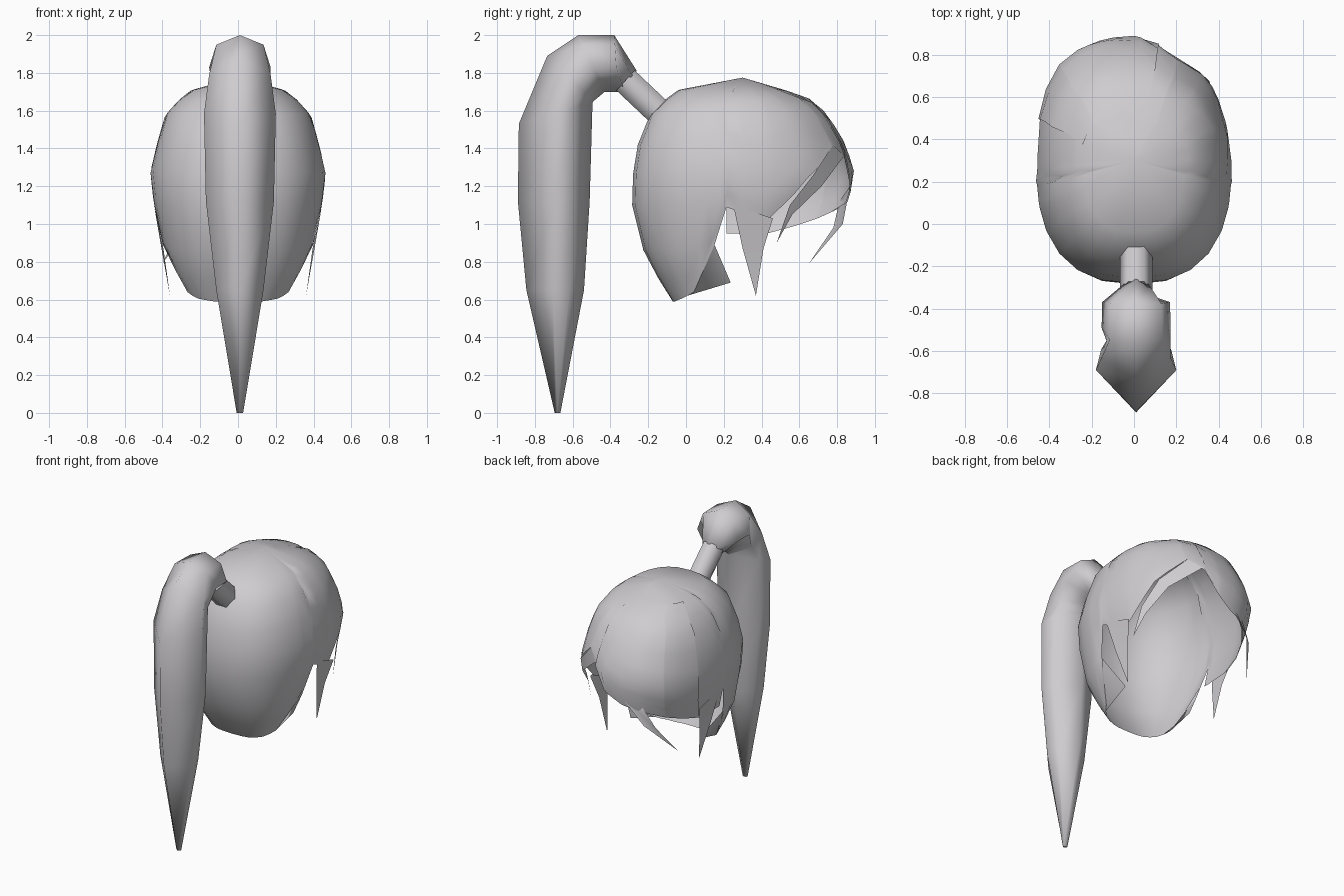
import bpy, bmesh, math
from mathutils import Vector

cube = bpy.data.objects.get("Cube")
if cube:
    bpy.data.objects.remove(cube)

hair = bpy.data.materials.new("hair grey")
hair.use_nodes = True
hair.diffuse_color = (0.62, 0.605, 0.625, 1)
hair.node_tree.nodes["Principled BSDF"].inputs["Base Color"].default_value = hair.diffuse_color


def make(name, verts, faces, angle=60, recalc=False):
    mesh = bpy.data.meshes.new(name)
    mesh.from_pydata(verts, [], faces)
    bm = bmesh.new()
    bm.from_mesh(mesh)
    bmesh.ops.remove_doubles(bm, verts=bm.verts, dist=0.0005)
    if recalc:
        bmesh.ops.recalc_face_normals(bm, faces=bm.faces)
    bm.to_mesh(mesh)
    bm.free()
    mesh.materials.append(hair)
    ob = bpy.data.objects.new(name, mesh)
    bpy.context.collection.objects.link(ob)
    bpy.ops.object.select_all(action='DESELECT')
    ob.select_set(True)
    bpy.context.view_layer.objects.active = ob
    bpy.ops.object.shade_smooth_by_angle(angle=math.radians(angle))


def lerp_table(table, key):
    for a, b in zip(table, table[1:]):
        if a[0] <= key <= b[0]:
            f = (key - a[0]) / (b[0] - a[0])
            return [p + (q - p) * f for p, q in zip(a, b)]
    return table[0] if key < table[0][0] else table[-1]


# Head sections: height, half width, back y, centre y, front y
SECTIONS = [(0.59, 0.22, -.07, 0.05, 0.25), (0.64, 0.27, -.105, 0.08, 0.33),
            (0.70, 0.305, -.14, 0.11, 0.42), (0.87, 0.395, -.23, 0.22, 0.74),
            (1.10, 0.445, -.285, 0.3, 0.85), (1.27, 0.465, -.28, 0.3, 0.885),
            (1.42, 0.43, -.255, 0.3, 0.84), (1.58, 0.385, -.19, 0.3, 0.745),
            (1.66, 0.31, -.11, 0.3, 0.66), (1.71, 0.245, -.04, 0.3, 0.52),
            (1.775, 0, 0.3, 0.3, 0.3)]

# Hairline height by angle, from the back round by +x
HAIRLINE = [(0, .59), (30, .59), (60, .605), (72, .62), (82, .64), (84, .89), (85, 1.09),
            (101, 1.0), (108, 1.03), (127, 1.25), (152, 1.42), (165, 1.34), (176, 1.2),
            (188, 1.12), (202, 1.09), (224, 1.03), (255, .95), (272, .95), (275, 1.09),
            (276, .89), (278, .64), (288, .62), (300, .605), (330, .59), (360, .59)]


def surface(angle, z, grow=1.0):
    _, w, back, mid, front = lerp_table(SECTIONS, z)
    s, c = math.sin(math.radians(angle)), math.cos(math.radians(angle))
    # Boxier outline, except at the open side of the face
    power = 1 if 90 < angle < 180 else 0.8
    s, c = (math.copysign(abs(v) ** power, v) for v in (s, c))
    d = mid - back if c > 0 else front - mid
    return Vector((w * s * grow, mid - d * c * grow, z))


def shell(name, angles, top, steps, grow=1.0):
    verts, faces, n = [], [], len(steps)
    for a in angles:
        low = lerp_table(HAIRLINE, a)[1]
        verts += [surface(a, top - (top - low) * t, grow) for t in steps]
    for i in range(len(angles) - 1):
        for j in range(n - 1):
            k = i * n + j
            faces.append((k, k + 1, k + n + 1, k + n))
    make(name, verts, faces)


STEPS = [0, .055, .1, .165, .3, .43, .57, .77, .9, 1]
angles = sorted(set([h[0] for h in HAIRLINE] + list(range(0, 361, 15))))
shell("hair_cap", angles, 1.775, STEPS)

# Swept fringe lying over the cap
shell("swept_fringe", [a for a in angles if 165 <= a <= 255], 1.71,
      [0, .08, .2, .35, .5, .65, .8, 1], 1.012)


# Thin loose strands: pairs of edge points ending in a tip
def strand(name, pairs, tip):
    verts = [p for pair in pairs for p in pair] + [tip]
    faces = [(2 * i, 2 * i + 1, 2 * i + 3, 2 * i + 2) for i in range(len(pairs) - 1)]
    faces.append((len(verts) - 3, len(verts) - 2, len(verts) - 1))
    make(name, verts, faces)


for side, label in ((1, "left"), (-1, "right")):
    def m(x, y, z):
        return (side * x, y, z)
    strand(label + "_temple_strand",
           [(m(.445, .25, 1.1), m(.43, .46, 1.03)), (m(.405, .30, .87), m(.395, .41, .87))],
           m(.36, .37, .62))
    # Pointed lock in front of the nape
    lock = [m(*surface(a, z)) for a, z in ((72, .62), (82, .64), (84, .89), (116, .69))]
    make(label + "_nape_lock", lock, [(0, 3, 1), (1, 3, 2)])

strand("left_fringe_strand",
       [(surface(152, 1.42), surface(164, 1.36)), (surface(130, 1.26), surface(137, 1.2)),
        (surface(117, 1.1), surface(121, 1.05))], (.41, .48, .9))
strand("right_fringe_strand",
       [(surface(186, 1.2), surface(205, 1.12)), ((-.25, .83, 1.0), (-.31, .78, .98))],
       (-.4, .65, .79))


# Six-sided tubes
def tube(name, rings, angle, n=6):
    verts = [p for r in rings for p in r]
    faces = [(i * n + j, i * n + (j + 1) % n, (i + 1) * n + (j + 1) % n, (i + 1) * n + j)
             for i in range(len(rings) - 1) for j in range(n)]
    faces += [tuple(range(n)), tuple(range(len(verts) - n, len(verts)))]
    make(name, verts, faces, angle, True)


# Ponytail rings: outer y, z, inner y, z, then place and half width of both side ridges
TAIL = [(-.695, 0, -.665, 0, .45, .017, .75, .015),
        (-.845, .65, -.54, .65, .45, .125, .75, .11),
        (-.89, 1.12, -.51, 1.12, .5, .18, .75, .16),
        (-.885, 1.53, -.495, 1.64, .5, .19, .75, .165),
        (-.735, 1.89, -.49, 1.65, .42, .163, .75, .14),
        (-.57, 2.0, -.43, 1.7, .17, .125, .57, .163),
        (-.38, 2.0, -.36, 1.7, .17, .12, .57, .16),
        (-.26, 1.81, -.36, 1.70, .25, .06, .75, .06)]
rings = []
for oy, oz, iy, iz, t, w, t2, w2 in TAIL:
    o, i = Vector((.01, oy, oz)), Vector((.01, iy, iz))
    x = Vector((1, 0, 0))
    rings.append([o, o.lerp(i, t) + x * w, o.lerp(i, t2) + x * w2, i,
                  o.lerp(i, t2) - x * w2, o.lerp(i, t) - x * w])
tube("ponytail", rings, 130)

# Hair tie joining the ponytail to the head
across = Vector((0, .05, .055)).normalized()
rings = []
for centre in (Vector((.01, -.32, 1.76)), Vector((.01, -.14, 1.59))):
    rings.append([centre + Vector((.077 * math.cos(k * math.pi / 3), 0, 0))
                  + across * .083 * math.sin(k * math.pi / 3) for k in range(6)])
tube("hair_tie", rings, 65)
